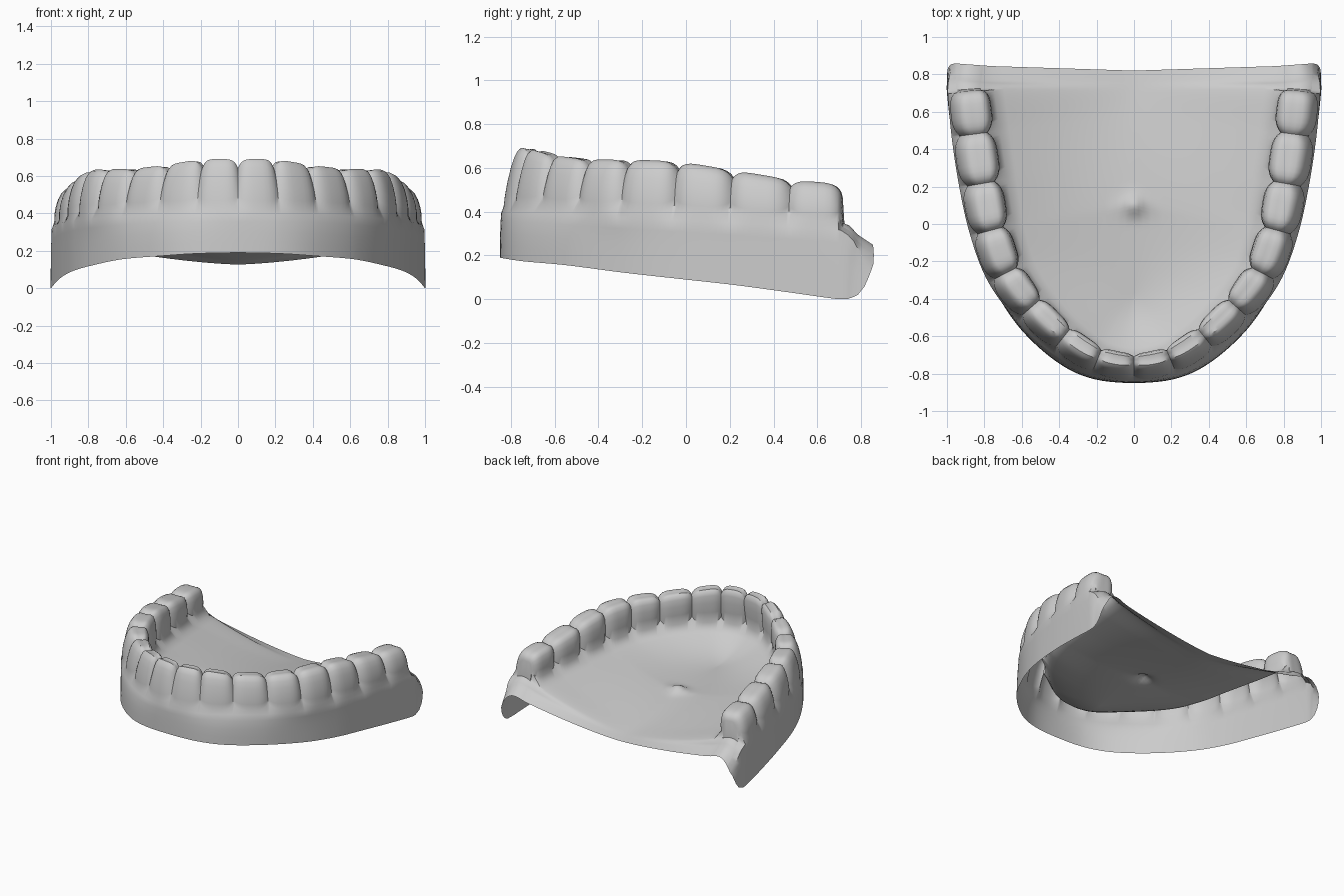
import bpy, math
from mathutils import Vector

if "Cube" in bpy.data.objects:
    bpy.data.objects.remove(bpy.data.objects["Cube"])

# Key stations along the right half of the arch, front midline to back edge:
# crest x,y | rim x,y,z | gum line z | tooth top z | half width | palate midline y
KEYS = [
    (0.00, -.775, 0.00, -.850, .190, .42, .690, .060, -.36),
    (0.20, -.735, 0.23, -.825, .185, .42, .688, .065, -.33),
    (0.385, -.615, 0.42, -.732, .172, .42, .660, .073, -.27),
    (0.555, -.450, 0.62, -.545, .155, .41, .640, .082, -.18),
    (0.69, -.265, 0.78, -.290, .122, .40, .637, .092, -.05),
    (0.77, -.035, 0.875, -.050, .095, .39, .628, .098, .13),
    (0.82, .215, 0.935, .220, .065, .38, .590, .104, .36),
    (0.86, .480, 0.975, .480, .030, .365, .546, .104, .58),
    (0.885, .712, 1.0, .700, .000, .350, .505, .098, .71),
    (0.885, .785, 1.0, .750, .005, .295, .305, .093, .77),
    (0.88, .853, 1.0, .785, .020, .250, .250, .085, .82),
]
TEETH = 8
STEPS = 12

# Tooth cross-section: (offset in half widths, height fraction)
TOOTH = [(1.04, .0), (1.08, .18), (1.06, .42), (.98, .66), (.85, .84), (.68, .95),
         (.45, 1.0), (.15, .985), (-.15, .975), (-.42, .985), (-.64, .94),
         (-.82, .82), (-.96, .6), (-1.06, .32), (-1.1, .0)]
PALATE = [.93, .84, .73, .61, .49, .37, .25, .15, .08, .04, 0]


def key(i):
    """Station i, mirrored in front of the midline and extended past the back."""
    if i < 0:
        r = list(KEYS[-i])
        r[0], r[2] = -r[0], -r[2]
        return r
    if i >= len(KEYS):
        return [2 * a - b for a, b in zip(KEYS[-1], KEYS[-2])]
    return KEYS[i]


def spline(t):
    i = min(int(t), len(KEYS) - 2)
    f = t - i
    out = []
    for a, b, c, d in zip(key(i - 1), key(i), key(i + 1), key(i + 2)):
        out.append(.5 * (2 * b + (c - a) * f + (2 * a - 5 * b + 4 * c - d) * f * f
                         + (3 * b - a - 3 * c + d) * f ** 3))
    return out


def section(t, toothed):
    """One rib of the shell: rim, gum, tooth, inner gum, palate to midline."""
    cx, cy, rx, ry, rz, G, T, w, my = spline(t)
    p, q = spline(max(t - .01, 0)), spline(min(t + .01, 10))
    tan = Vector((q[0] - p[0], q[1] - p[1]))
    if t == 0:
        tan = Vector((1, 0))
    tan.normalize()
    n = Vector((tan.y, -tan.x))
    c = Vector((cx, cy))
    back = max(0, min(1, (t - TEETH) / 2))   # 0 along the teeth, 1 at the back edge
    tilt = .045 - .025 * min(1, t / 5)       # crowns lean inward
    if toothed:
        u = abs(2 * (t % 1) - 1)
        last = t >= TEETH
        if last:
            u = 1
        wf = 1 - .34 * u ** 3.5 - (.06 if last else 0)
        H = (T - G) * (1 - (.22 if last else .18) * u ** 5)
        scallop = .04 * u ** 4 * (0 if last else 1)
        gum = c + n * w * 1.12
    else:
        u, wf, H, scallop = 0, .6 + .2 * back, 0, 0
        gum = c + n * w * (1.12 - .12 * back)
    gz = G - .01 - .07 * back
    pts = []
    # outer flange and gum
    rim = Vector((rx, ry))
    for f, bl in ((0, 0), (.25, .05), (.5, .14), (.75, .38), (.93, .75)):
        xy = rim.lerp(gum, bl)
        y = xy.y + back * (ry + (gum.y - ry) * f ** .65 - xy.y)
        pts.append((xy.x, y, max(0, rz + (gz - rz) * f)))
    # tooth crown, or rounded ridge behind the last tooth
    for o, h in TOOTH:
        if toothed:
            xy = c + n * (o * w * wf * (1 - .1 * h * u ** 4) - tilt * h)
            z = G + scallop * (1 - h) + H * h
        else:
            xy = c + n * (o * w * wf)
            z = G - (.015 + (.03 * back if o > 0 else 0)) * o * o
        pts.append((xy.x, xy.y, z))
    # inner gum and palate
    foot = c - n * (w * 1.3 + .01)
    fz = G - .045 + .015 * back
    mid = Vector((0, my))
    drop = max(0, min(1, (my - .1) / .72))   # palate falls away towards the back
    mz = .24 - .113 * drop ** 1.3
    bend = 2.1 - .6 * drop
    for s in [1] + PALATE:
        xy = mid.lerp(foot, s)
        z = mz + (fz - mz) * s ** bend
        z += .04 * math.exp(-(xy.x ** 2 + (xy.y - .1) ** 2) / .003)
        pts.append((xy.x, xy.y, z))
    return pts


# Stations, tightened near the gaps between teeth
stations = []
for i in range(TEETH):
    for j in range(STEPS):
        u = j / STEPS
        stations.append((i + u - .09 * math.sin(2 * math.pi * u), True))
stations += [(TEETH, True)]
stations += [(TEETH + f, False) for f in (.06, .3, .6, .9, 1.2, 1.5, 1.75, 2)]

ribs = [section(t, on) for t, on in stations]
m = len(ribs[0])
verts = [p for r in ribs for p in r]
faces = [(a * m + b, a * m + b + 1, (a + 1) * m + b + 1, (a + 1) * m + b)
         for a in range(len(ribs) - 1) for b in range(m - 1)]

# Make the shell face upwards
mesh = bpy.data.meshes.new("dental_arch")
mesh.from_pydata(verts, [], faces)
mesh.update()
if sum(f.normal.z * f.area for f in mesh.polygons) < 0:
    mesh.flip_normals()
arch = bpy.data.objects.new("dental_arch", mesh)
bpy.context.collection.objects.link(arch)

# Left half
mod = arch.modifiers.new("mirror", 'MIRROR')
mod.use_clip = True
mod.merge_threshold = .0005
bpy.context.view_layer.objects.active = arch
arch.select_set(True)
bpy.ops.object.modifier_apply(modifier=mod.name)
bpy.ops.object.shade_smooth_by_angle(angle=math.radians(40))
